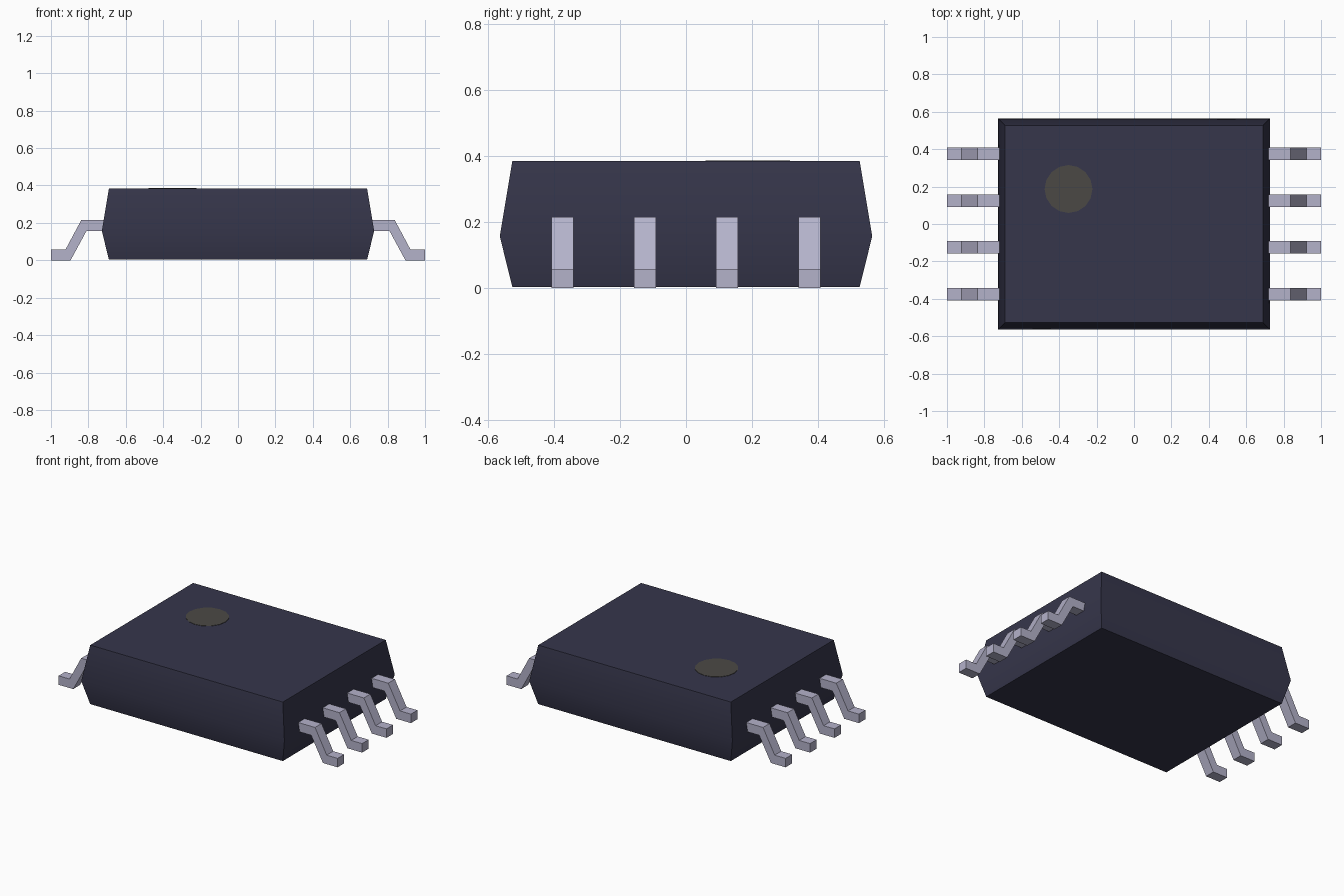
import bpy
import bmesh
import math

cube = bpy.data.objects.get("Cube")
if cube:
    bpy.data.objects.remove(cube, do_unlink=True)


def srgb(r, g, b):
    return tuple(((c / 255 + 0.055) / 1.055) ** 2.4 for c in (r, g, b)) + (1.0,)


def material(name, color):
    mat = bpy.data.materials.new(name)
    mat.use_nodes = True
    mat.diffuse_color = color
    mat.node_tree.nodes["Principled BSDF"].inputs["Base Color"].default_value = color
    return mat


def finish(name, bm, mat):
    bmesh.ops.recalc_face_normals(bm, faces=bm.faces[:])
    mesh = bpy.data.meshes.new(name)
    bm.to_mesh(mesh)
    bm.free()
    obj = bpy.data.objects.new(name, mesh)
    bpy.context.collection.objects.link(obj)
    mesh.materials.append(mat)
    return obj


body_mat = material("dark plastic", srgb(54, 54, 75))
metal_mat = material("pale metal", srgb(180, 178, 202))
dot_mat = material("grey marking", srgb(75, 73, 69))

# Body: three stacked rectangles, widest at the mould line
bm = bmesh.new()
rings = []
for x, y, z in ((0.69, 0.527, 0.003), (0.728, 0.565, 0.157), (0.69, 0.527, 0.385)):
    rings.append([bm.verts.new((sx * x, sy * y, z))
                  for sx, sy in ((-1, -1), (1, -1), (1, 1), (-1, 1))])
for low, high in zip(rings, rings[1:]):
    for i in range(4):
        j = (i + 1) % 4
        bm.faces.new((low[i], low[j], high[j], high[i]))
bm.faces.new(rings[0])
bm.faces.new(rings[-1])
body = finish("package_body", bm, body_mat)
bpy.ops.object.select_all(action="DESELECT")
body.select_set(True)
bpy.context.view_layer.objects.active = body
bpy.ops.object.shade_smooth_by_angle(angle=math.radians(30))

# Leads: a bent strip profile extruded across its width, four on each side
PROFILE = [(0.70, 0.157), (0.81, 0.157), (0.895, 0), (1, 0),
           (1, 0.058), (0.922, 0.058), (0.838, 0.215), (0.70, 0.215)]
WIDTH = 0.067
for side, label in ((-1, "right"), (1, "left")):
    for n in range(4):
        y = -0.375 + 0.25 * n
        bm = bmesh.new()
        face = bm.faces.new([bm.verts.new((side * x, y - WIDTH / 2, z)) for x, z in PROFILE])
        side_geo = bmesh.ops.extrude_face_region(bm, geom=[face])["geom"]
        bmesh.ops.translate(bm, vec=(0, WIDTH, 0),
                            verts=[v for v in side_geo if isinstance(v, bmesh.types.BMVert)])
        finish(f"{label}_lead_{n + 1}", bm, metal_mat)

# Round orientation mark on the top face
bm = bmesh.new()
bmesh.ops.create_cone(bm, cap_ends=True, segments=16, radius1=0.128, radius2=0.128, depth=0.004)
bmesh.ops.translate(bm, vec=(-0.35, 0.187, 0.385), verts=bm.verts[:])
finish("pin_one_mark", bm, dot_mat)
